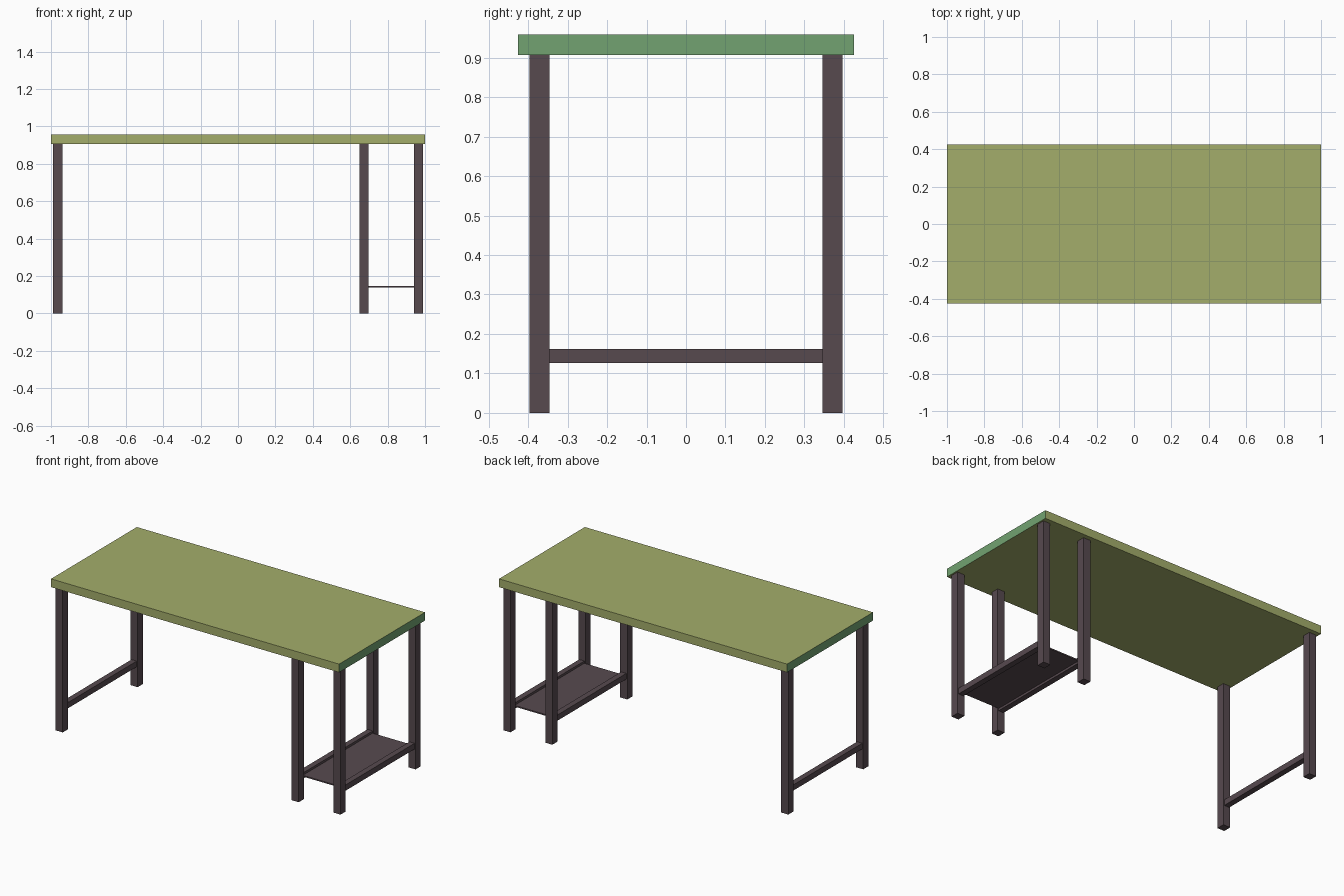
import bpy
import bmesh

if "Cube" in bpy.data.objects:
    bpy.data.objects.remove(bpy.data.objects["Cube"])


def material(name, rgb):
    m = bpy.data.materials.new(name)
    m.diffuse_color = (*rgb, 1)
    m.use_nodes = True
    m.node_tree.nodes["Principled BSDF"].inputs["Base Color"].default_value = m.diffuse_color
    return m


olive = material("olive_top", (0.371, 0.423, 0.146))
green = material("green_ends", (0.168, 0.362, 0.165))
frame = material("dark_frame", (0.095, 0.068, 0.078))


def box(name, x, y, z, mat):
    """Axis-aligned box from (min, max) ranges."""
    bm = bmesh.new()
    bmesh.ops.create_cube(bm, size=1)
    for v in bm.verts:
        v.co = [r[0] if c < 0 else r[1] for c, r in zip(v.co, (x, y, z))]
    me = bpy.data.meshes.new(name)
    bm.to_mesh(me)
    bm.free()
    me.materials.append(mat)
    ob = bpy.data.objects.new(name, me)
    bpy.context.collection.objects.link(ob)
    return ob


LEG = 0.049            # leg width along x
Y_OUT, Y_IN = 0.397, 0.346
Z_TOP = 0.906          # underside of the tabletop

# tabletop, with the two short ends in green
top = box("tabletop", (-1, 1), (-0.4255, 0.4255), (Z_TOP, 0.958), olive)
top.data.materials.append(green)
for p in top.data.polygons:
    if abs(p.normal.x) > 0.9:
        p.material_index = 1

# leg pairs, each joined by a low rail
for side, x in (("left", -0.9635), ("middle", 0.6745), ("right", 0.9655)):
    xr = (x - LEG / 2, x + LEG / 2)
    box(side + "_front_leg", xr, (-Y_OUT, -Y_IN), (0, Z_TOP), frame)
    box(side + "_back_leg", xr, (Y_IN, Y_OUT), (0, Z_TOP), frame)
    box(side + "_rail", (x - 0.018, x + 0.018), (-Y_IN, Y_IN), (0.126, 0.162), frame)

# thin shelf between the middle and right rails
box("shelf", (0.6925, 0.9475), (-Y_IN, Y_IN), (0.14, 0.148), frame)
